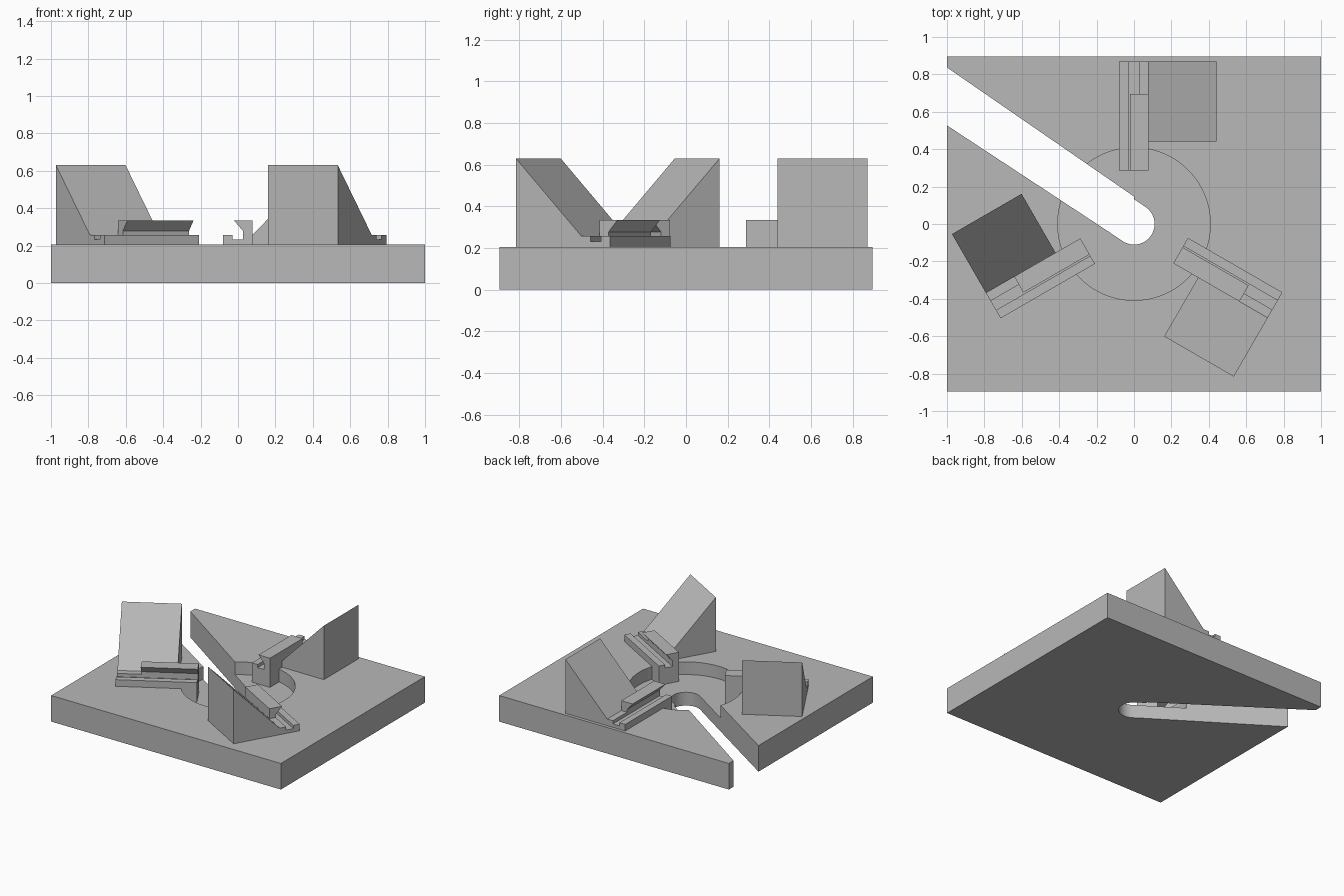
import bpy, bmesh
from math import sin, cos, radians
from mathutils import Matrix, Vector

cube = bpy.data.objects.get("Cube")
if cube:
    bpy.data.objects.remove(cube, do_unlink=True)

grey = bpy.data.materials.new("plain grey")
grey.use_nodes = True
color = (0.48, 0.48, 0.48, 1)
grey.diffuse_color = color
grey.node_tree.nodes["Principled BSDF"].inputs["Base Color"].default_value = color


def prism(name, points, shift, matrix=Matrix()):
    """Extrude a closed outline of 3D points along shift, then place it."""
    bm = bmesh.new()
    face = bm.faces.new([bm.verts.new(p) for p in points])
    new = bmesh.ops.extrude_face_region(bm, geom=[face])["geom"]
    moved = [v for v in new if isinstance(v, bmesh.types.BMVert)]
    bmesh.ops.translate(bm, verts=moved, vec=Vector(shift))
    bmesh.ops.recalc_face_normals(bm, faces=bm.faces)
    bm.transform(matrix)
    mesh = bpy.data.meshes.new(name)
    bm.to_mesh(mesh)
    bm.free()
    mesh.materials.append(grey)
    obj = bpy.data.objects.new(name, mesh)
    bpy.context.collection.objects.link(obj)
    return obj


def arc(radius, start, end, steps):
    angles = [radians(start + (end - start) * i / steps) for i in range(steps + 1)]
    return [(radius * cos(a), radius * sin(a)) for a in angles]


# Base plate: rectangle opened by a slanted slot with a round inner end
W, D, TOP, FLOOR = 1.0, 0.895, 0.205, 0.105
outline = [(-W, -D), (W, -D), (W, D), (-W, D), (-W, 0.837), (0, 0.147), (0, 0.133)]
outline += arc(0.11, 55.5, -124.5, 32)
outline += [(-0.12, -0.052), (-0.128, -0.046), (-W, 0.527)]
base = prism("base_plate", [(x, y, 0) for x, y in outline], (0, 0, TOP))

# Round recess in the middle of the plate
circle = arc(0.408, 0, 360, 96)[:-1]
cutter = prism("recess_cutter", [(x, y, FLOOR) for x, y in circle], (0, 0, 0.3))
cutter.hide_render = True
cut = base.modifiers.new("recess", 'BOOLEAN')
cut.operation = 'DIFFERENCE'
cut.solver = 'EXACT'
cut.object = cutter
bpy.context.view_layer.objects.active = base
base.select_set(True)
bpy.ops.object.modifier_apply(modifier=cut.name)
bpy.data.objects.remove(cutter, do_unlink=True)
bpy.ops.object.shade_smooth_by_angle(angle=radians(25))

# Cross-sections (x, z) of one jaw that points to the back
STEP, HEAD = 0.257, 0.335
rail = [(-0.08, FLOOR), (-0.08, STEP), (-0.03, STEP), (-0.03, 0.232),
        (0.027, 0.232), (0.027, STEP), (0.077, STEP), (0.077, FLOOR)]
lip = [(0.027, STEP), (0.027, 0.278), (-0.022, HEAD), (0.077, HEAD), (0.077, STEP)]
wedge = [(0.077, TOP), (0.077, STEP), (0.44, 0.63), (0.44, TOP)]

# Three jaws around the centre: grooved rail, overhanging lip and side wedge
for label, angle in (("back", 0), ("left", -120), ("right", 120)):
    turn = Matrix.Rotation(radians(angle), 4, 'Z')
    for part, section, y0, y1 in (("rail", rail, 0.287, 0.87),
                                  ("lip", lip, 0.287, 0.695),
                                  ("wedge", wedge, 0.44, 0.87)):
        prism(f"{label}_{part}", [(x, y0, z) for x, z in section], (0, y1 - y0, 0), turn)
